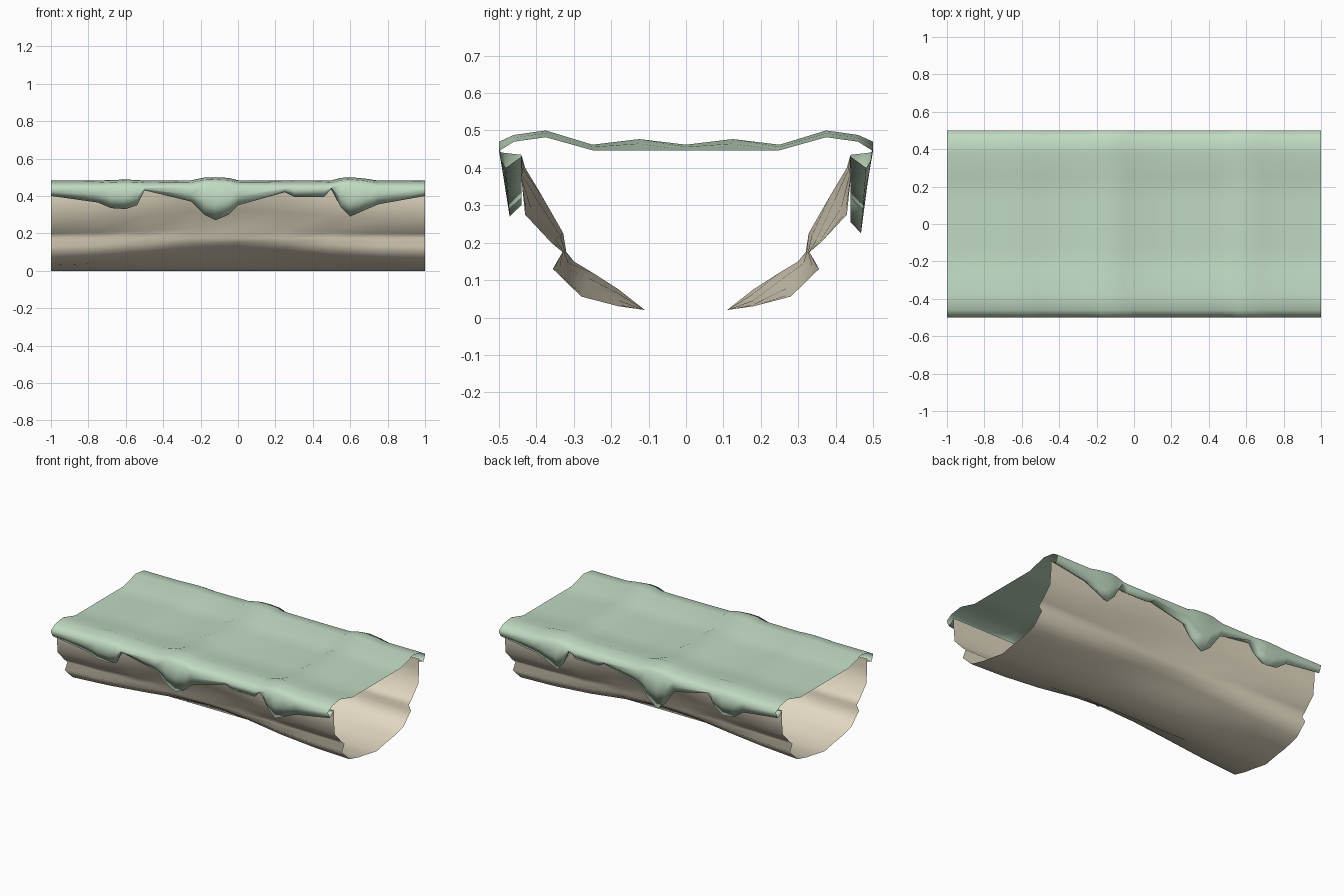
import bpy


def material(name, colour):
    m = bpy.data.materials.new(name)
    m.diffuse_color = (*colour, 1)
    return m


def loft(name, sections, mat):
    """Skin a list of equally long cross-sections with quads."""
    n = len(sections[0])
    verts = [v for s in sections for v in s]
    faces = [(i * n + j, (i + 1) * n + j, (i + 1) * n + j + 1, i * n + j + 1)
             for i in range(len(sections) - 1) for j in range(n - 1)]
    mesh = bpy.data.meshes.new(name)
    mesh.from_pydata(verts, [], faces)
    mesh.materials.append(mat)
    mesh.shade_smooth()
    ob = bpy.data.objects.new(name, mesh)
    bpy.context.collection.objects.link(ob)
    return ob


grass_mat = material("grass_green", (0.53, 0.70, 0.54))
dirt_mat = material("dirt_tan", (0.76, 0.69, 0.54))

# Grass cap stations: x, front lip bottom, back lip bottom, bump amount
stations = [
    (-1.00, 0.40, 0.40, 0), (-0.75, 0.365, 0.37, 0), (-0.68, 0.335, 0.32, 0.2),
    (-0.60, 0.33, 0.31, 0.3), (-0.54, 0.35, 0.35, 0.2), (-0.50, 0.43, 0.43, 0),
    (-0.25, 0.37, 0.37, 0.1), (-0.18, 0.30, 0.27, 0.9), (-0.12, 0.27, 0.225, 1),
    (-0.05, 0.30, 0.28, 0.8), (0.00, 0.35, 0.35, 0.1), (0.25, 0.42, 0.42, 0),
    (0.30, 0.395, 0.395, 0), (0.46, 0.395, 0.395, 0), (0.50, 0.44, 0.44, 0.1),
    (0.55, 0.34, 0.34, 0.8), (0.60, 0.29, 0.29, 1), (0.68, 0.325, 0.33, 0.6),
    (0.75, 0.355, 0.36, 0), (1.00, 0.40, 0.40, 0),
]


def lip(bottom, bump):
    """Half profile from the middle of the top out to the tucked-under lip."""
    drop = (0.44 - bottom) / 0.2
    return [(0.125, 0.447 + 0.03 * bump), (0.25, 0.447 + 0.015 * bump),
            (0.375, 0.482 + 0.018 * bump), (0.46, 0.470 + 0.018 * bump),
            (0.5, 0.445 + 0.025 * bump), (0.498 - 0.015 * drop, (0.445 + bottom) / 2),
            (0.485 - 0.016 * drop, bottom), (0.44, min(bottom + 0.03, 0.435))]


sections = []
for x, front, back, bump in stations:
    left = [(x, -y, z) for y, z in reversed(lip(front, bump))]
    right = [(x, y, z) for y, z in lip(back, bump)]
    sections.append(left + [(x, 0, 0.447 + 0.015 * bump)] + right)
loft("grass_cap", sections, grass_mat)

# Dirt underside: ledged end profile blended to a slimmer middle profile
end = [(0.44, 0.435), (0.44, 0.37), (0.43, 0.275), (0.36, 0.20), (0.33, 0.175),
       (0.356, 0.13), (0.28, 0.056), (0.18, 0.03), (0.11, 0.02)]
middle = [(0.44, 0.435), (0.43, 0.40), (0.385, 0.325), (0.328, 0.225), (0.32, 0.175),
          (0.30, 0.15), (0.25, 0.12), (0.18, 0.075), (0.11, 0.02)]
blend = [(-1, 0), (-0.75, 0.2), (-0.5, 0.5), (-0.25, 0.85), (0, 1),
         (0.25, 0.75), (0.5, 0.35), (0.75, 0.1), (1, 0)]

sections = []
for x, t in blend:
    half = [(a + (c - a) * t, b + (d - b) * t) for (a, b), (c, d) in zip(end, middle)]
    sections.append([(x, y, z) for y, z in half] + [(x, 0, 0)]
                    + [(x, -y, z) for y, z in reversed(half)])
loft("dirt_underside", sections, dirt_mat)
